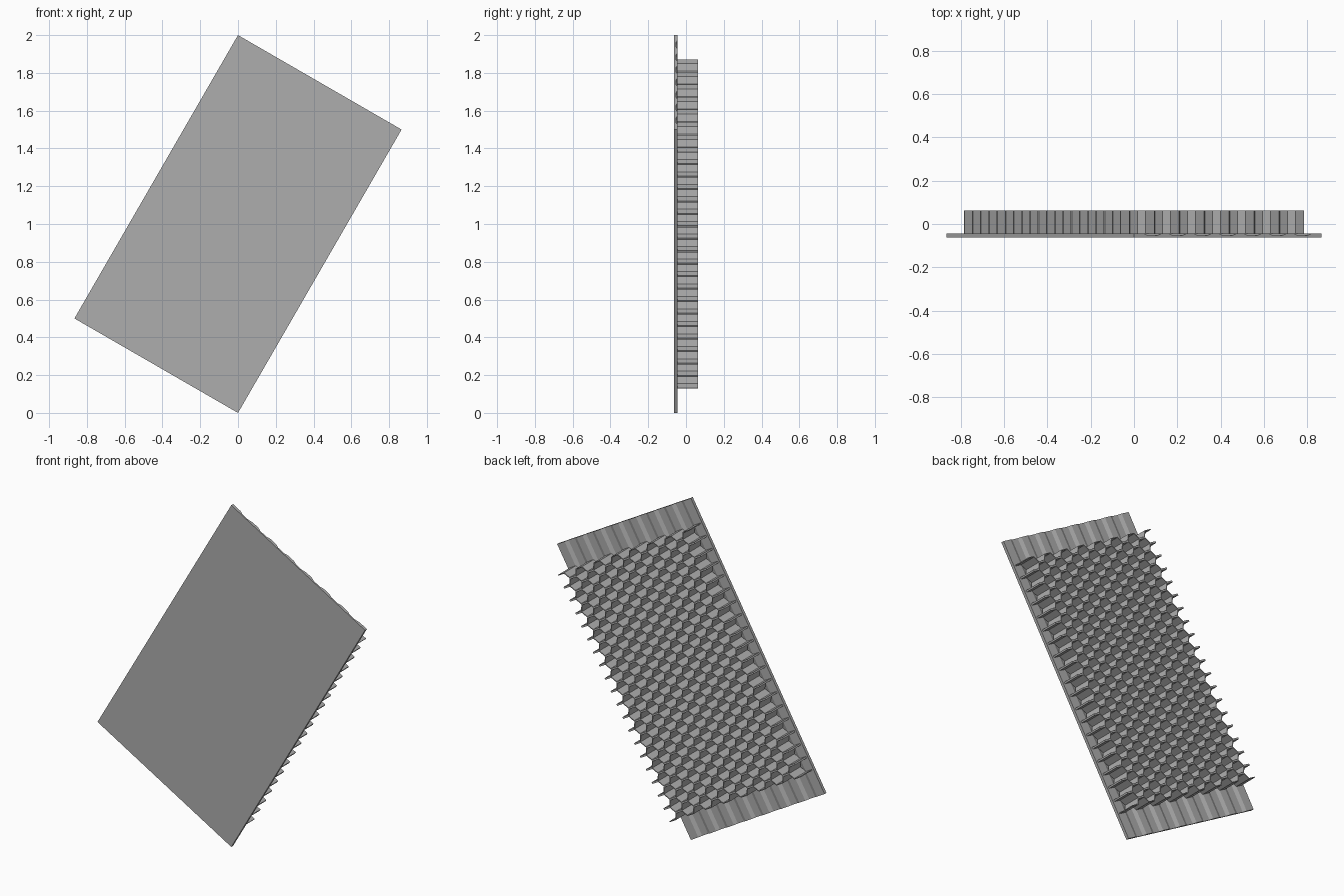
import bpy, bmesh, math
from mathutils import Vector

cube = bpy.data.objects.get("Cube")
if cube:
    bpy.data.objects.remove(cube, do_unlink=True)

TILT = math.radians(30)
WIDTH, LENGTH = 1.0, math.sqrt(3)
FRONT, GROOVE, RIDGE, BACK = -0.0625, -0.054, -0.045, 0.0625
R = WIDTH / 22.5            # side of one hexagonal cell
STEP = 1.5 * R              # spacing of flats across the width
STRIPS, PITCH = 38, 0.0381  # stacked folded strips
SHEET = 0.005               # thickness of one strip

grey = bpy.data.materials.new("plain_grey")
grey.use_nodes = True
colour = (0.42, 0.42, 0.42, 1)
grey.diffuse_color = colour
grey.node_tree.nodes["Principled BSDF"].inputs["Base Color"].default_value = colour


def finish(bm, name):
    """Turn the bmesh into a tilted grey object."""
    bmesh.ops.recalc_face_normals(bm, faces=bm.faces)
    mesh = bpy.data.meshes.new(name)
    bm.to_mesh(mesh)
    bm.free()
    mesh.materials.append(grey)
    obj = bpy.data.objects.new(name, mesh)
    bpy.context.collection.objects.link(obj)
    obj.rotation_euler.y = TILT
    obj.location.z = 1
    return obj


# Backing plate: flat front, lengthwise trapezoid grooves in the back
profile = [(-WIDTH / 2, FRONT), (WIDTH / 2, FRONT), (WIDTH / 2, RIDGE)]
for i in range(3, -4, -1):
    c = i * 2 * STEP
    profile += [(c + R, RIDGE), (c + R / 2, GROOVE),
                (c - R / 2, GROOVE), (c - R, RIDGE)]
profile.append((-WIDTH / 2, RIDGE))
bm = bmesh.new()
end = bm.faces.new([bm.verts.new((x, y, -LENGTH / 2)) for x, y in profile])
grown = bmesh.ops.extrude_face_region(bm, geom=[end])["geom"]
bmesh.ops.translate(bm, vec=Vector((0, 0, LENGTH)),
                    verts=[v for v in grown if isinstance(v, bmesh.types.BMVert)])
finish(bm, "backing_plate")

# Honeycomb core: folded strips, every other one mirrored, flats touching
bm = bmesh.new()
for k in range(STRIPS):
    middle = (k - (STRIPS - 1) / 2) * PITCH
    flip = 1 if k % 2 else -1
    rise = (PITCH - SHEET) / 2
    previous = None
    for f in range(15):
        c = (f - 7) * STEP
        z = middle + flip * rise * (1 if f % 2 == 0 else -1)
        for x in (c - R / 2, c + R / 2):
            edge = [bm.verts.new((x, y, z)) for y in (RIDGE, BACK)]
            if previous:
                bm.faces.new((previous[0], previous[1], edge[1], edge[0]))
            previous = edge
core = finish(bm, "honeycomb_core")
wall = core.modifiers.new("sheet_thickness", "SOLIDIFY")
wall.thickness = SHEET
wall.offset = 0
wall.use_even_offset = True
